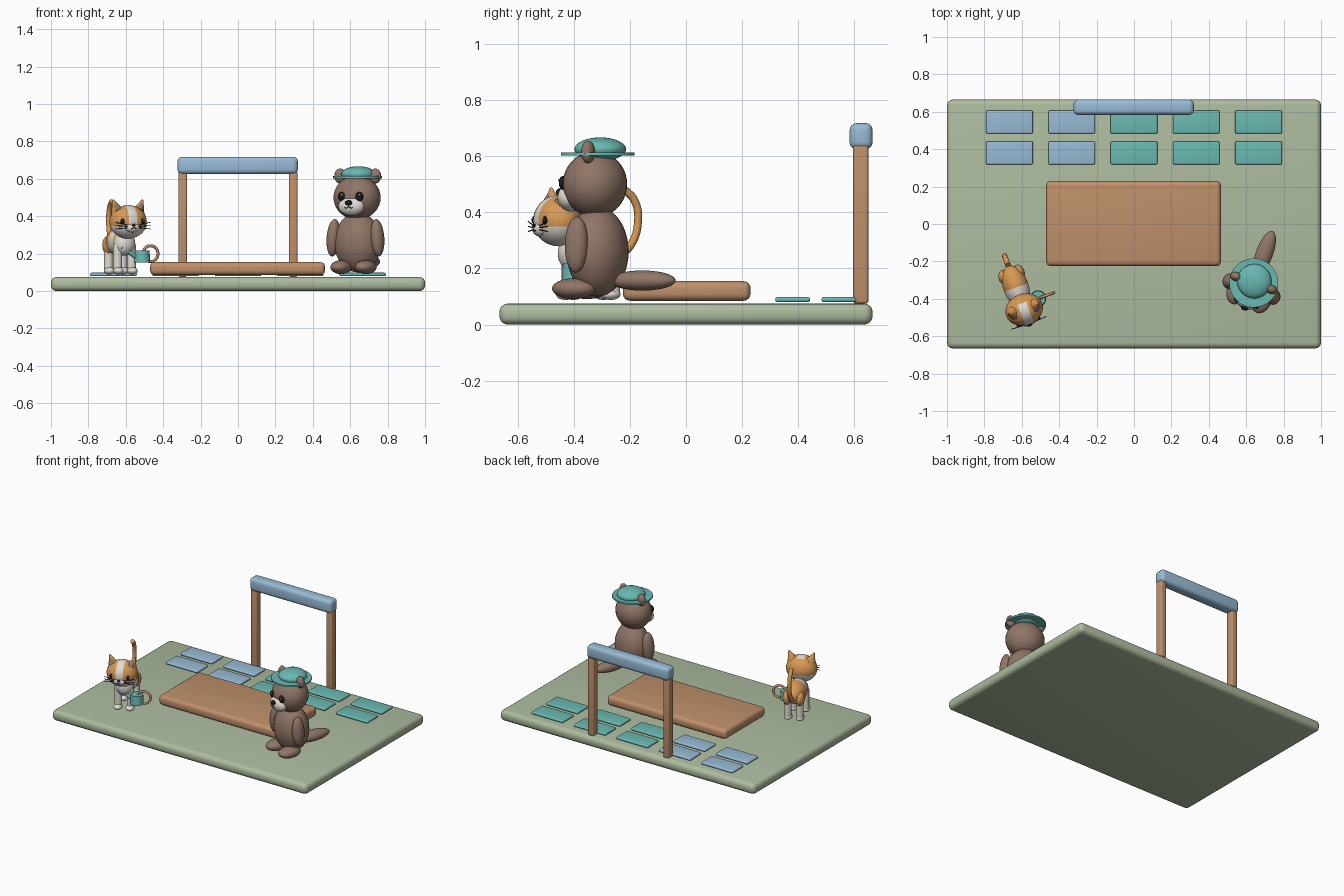
import bpy, bmesh, math
from mathutils import Matrix, Vector

cube = bpy.data.objects.get("Cube")
if cube:
    bpy.data.objects.remove(cube)


def material(name, srgb):
    m = bpy.data.materials.new(name)
    m.use_nodes = True
    col = [(c / 255) ** 2.2 for c in srgb] + [1]
    m.diffuse_color = col
    m.node_tree.nodes["Principled BSDF"].inputs["Base Color"].default_value = col
    return m


SAGE = material("sage green", (172, 187, 158))
WOOD = material("warm wood", (190, 143, 106))
BLUE = material("soft blue", (150, 186, 212))
TEAL = material("teal", (106, 184, 177))
BROWN = material("brown fur", (143, 117, 102))
ORANGE = material("orange fur", (216, 152, 86))
WHITE = material("cream white", (226, 220, 212))
BLACK = material("black", (32, 30, 30))


def finish(name, bm, mats, place, angle=40):
    """Turn a bmesh into a smooth shaded object with its materials."""
    bm.transform(place)
    bmesh.ops.recalc_face_normals(bm, faces=bm.faces)
    me = bpy.data.meshes.new(name)
    bm.to_mesh(me)
    bm.free()
    for m in mats:
        me.materials.append(m)
    ob = bpy.data.objects.new(name, me)
    bpy.context.collection.objects.link(ob)
    bpy.ops.object.select_all(action="DESELECT")
    ob.select_set(True)
    bpy.context.view_layer.objects.active = ob
    bpy.ops.object.shade_smooth_by_angle(angle=math.radians(angle))
    return ob


def box(name, mat, low, high, bevel):
    """Rounded box between two corners."""
    bm = bmesh.new()
    bmesh.ops.create_cube(bm, size=1)
    low, high = Vector(low), Vector(high)
    bm.transform(Matrix.Translation((low + high) / 2) @ Matrix.Diagonal((high - low).to_4d()))
    bmesh.ops.bevel(bm, geom=bm.edges[:], offset=bevel, segments=4, profile=0.5, affect="EDGES")
    return finish(name, bm, [mat], Matrix())


def ball(name, mats, place, centre, radii, cuts=(), rule=None, tilt=(0, 0, 0)):
    """Ellipsoid; cuts are (point, normal) colour borders, rule picks the colour."""
    bm = bmesh.new()
    bmesh.ops.create_uvsphere(bm, u_segments=32, v_segments=20, radius=1)
    turn = Matrix.Rotation(tilt[2], 4, "Z") @ Matrix.Rotation(tilt[1], 4, "Y") @ Matrix.Rotation(tilt[0], 4, "X")
    bm.transform(Matrix.Translation(centre) @ turn @ Matrix.Diagonal((*radii, 1)))
    for point, normal in cuts:
        bmesh.ops.bisect_plane(bm, geom=bm.verts[:] + bm.edges[:] + bm.faces[:],
                               plane_co=point, plane_no=normal)
    if rule:
        for f in bm.faces:
            f.material_index = rule(f.calc_center_median())
    return finish(name, bm, mats, place)


def rod(name, mat, place, a, b, r1, r2=None, sides=20):
    """Tapered cylinder from a to b."""
    a, b = Vector(a), Vector(b)
    bm = bmesh.new()
    bmesh.ops.create_cone(bm, cap_ends=True, segments=sides, radius1=r1,
                          radius2=r1 if r2 is None else r2, depth=(b - a).length)
    turn = (b - a).to_track_quat("Z", "Y").to_matrix().to_4x4()
    return finish(name, bm, [mat], place @ Matrix.Translation((a + b) / 2) @ turn)


def tube(name, mat, place, points, radius, cyclic=False):
    """Round tube along a smooth path."""
    cu = bpy.data.curves.new(name, "CURVE")
    cu.dimensions = "3D"
    cu.bevel_depth, cu.bevel_resolution, cu.use_fill_caps = radius, 3, True
    sp = cu.splines.new("BEZIER")
    sp.bezier_points.add(len(points) - 1)
    sp.use_cyclic_u = cyclic
    for bp, p in zip(sp.bezier_points, points):
        bp.co = place @ Vector(p)
        bp.handle_left_type = bp.handle_right_type = "AUTO"
    cu.materials.append(mat)
    ob = bpy.data.objects.new(name, cu)
    bpy.context.collection.objects.link(ob)
    return ob


SIDES = (("right", -1), ("left", 1))

# Ground, platform, gate and paving tiles
box("ground", SAGE, (-1, -0.665, 0), (1, 0.665, 0.075), 0.03)
box("platform", WOOD, (-0.47, -0.225, 0.085), (0.465, 0.23, 0.155), 0.025)
for side, s in SIDES:
    box(side + "_post", WOOD, (s * 0.295 - 0.023, 0.595, 0.075), (s * 0.295 + 0.023, 0.65, 0.64), 0.01)
box("top_beam", BLUE, (-0.323, 0.583, 0.625), (0.32, 0.665, 0.718), 0.025)
for i in range(5):
    x = (i - 2) * 0.333
    for y in (0.38, 0.545):
        box("paving_tile", BLUE if i < 2 else TEAL, (x - 0.125, y - 0.062, 0.08), (x + 0.125, y + 0.062, 0.098), 0.008)

# Brown animal, seated, facing slightly to its right
B = Matrix.Translation((0.64, -0.315, 0)) @ Matrix.Rotation(math.radians(-20), 4, "Z")
ball("brown_body", [BROWN], B, (0, 0, 0.26), (0.128, 0.108, 0.16))
ball("brown_head", [BROWN], B, (0, -0.01, 0.5), (0.128, 0.113, 0.118))
ball("brown_muzzle", [WHITE], B, (0, -0.1, 0.453), (0.072, 0.045, 0.05))
ball("brown_nose", [BLACK], B, (0, -0.143, 0.472), (0.02, 0.013, 0.014))
ball("brown_tail", [BROWN], B, (0, 0.17, 0.157), (0.046, 0.125, 0.036))
for side, s in SIDES:
    ball("brown_ear_" + side, [BROWN], B, (s * 0.1, 0, 0.615), (0.032, 0.024, 0.04))
    ball("brown_eye_" + side, [BLACK], B, (s * 0.05, -0.112, 0.505), (0.022, 0.015, 0.025))
    ball("brown_eye_glint_" + side, [WHITE], B, (s * 0.05 + 0.006, -0.125, 0.514), (0.005, 0.004, 0.005))
    ball("brown_arm_" + side, [BROWN], B, (s * 0.125, -0.035, 0.285), (0.036, 0.042, 0.1), tilt=(0, s * -0.08, 0))
    ball("brown_foot_" + side, [BROWN], B, (s * 0.07, -0.065, 0.128), (0.055, 0.08, 0.037))
    tube("brown_mouth_" + side, BLACK, B, [(0, -0.146, 0.452), (s * 0.012, -0.145, 0.444), (s * 0.024, -0.14, 0.448)], 0.0025)

# Hat with flat brim
rod("hat_brim", TEAL, B, (0, 0, 0.603), (0, 0, 0.614), 0.131, sides=48)
ball("hat_crown", [TEAL], B, (0, 0.01, 0.625), (0.092, 0.092, 0.042))

# Cat, standing, facing slightly to its left
C = Matrix.Translation((-0.63, -0.34, 0)) @ Matrix.Rotation(math.radians(20), 4, "Z")
UP, SIDE, AHEAD = (0, 0, 1), (1, 0, 0), (0, 1, 0)
ball("cat_body", [ORANGE, WHITE], C, (0, 0.005, 0.265), (0.068, 0.118, 0.075),
     [((0, 0, 0.245), UP), ((0, -0.05, 0), AHEAD), ((0, 0, 0), AHEAD)],
     lambda p: int(p.z < 0.245 or -0.05 < p.y < 0))
ball("cat_chest", [WHITE], C, (0, -0.07, 0.255), (0.058, 0.05, 0.065))
ball("cat_head", [ORANGE, WHITE], C, (0, -0.125, 0.37), (0.102, 0.085, 0.09),
     [((0, 0, 0.35), UP), ((-0.024, 0, 0), SIDE), ((0.024, 0, 0), SIDE), ((0, -0.09, 0), AHEAD)],
     lambda p: int(p.z < 0.35 or (abs(p.x) < 0.024 and p.y < -0.09)))
ball("cat_muzzle", [WHITE], C, (0, -0.192, 0.34), (0.042, 0.024, 0.026))
ball("cat_nose", [BLACK], C, (0, -0.214, 0.352), (0.01, 0.007, 0.007))
for side, s in SIDES:
    rod("cat_ear_" + side, ORANGE, C, (s * 0.06, -0.12, 0.425), (s * 0.084, -0.12, 0.488), 0.034, 0.004)
    rod("cat_ear_inner_" + side, BROWN, C, (s * 0.061, -0.138, 0.432), (s * 0.081, -0.124, 0.479), 0.022, 0.002)
    ball("cat_eye_" + side, [BLACK], C, (s * 0.056, -0.194, 0.372), (0.012, 0.008, 0.015))
    ball("cat_eye_glint_" + side, [WHITE], C, (s * 0.056 + 0.003, -0.201, 0.378), (0.003, 0.003, 0.003))
    tube("cat_mouth_" + side, BLACK, C, [(0, -0.215, 0.341), (s * 0.008, -0.215, 0.334), (s * 0.016, -0.213, 0.337)], 0.002)
    for k in (-1, 0, 1):
        rod("cat_whisker_" + side, BLACK, C, (s * 0.032, -0.205, 0.345 + k * 0.007),
            (s * 0.1, -0.2, 0.35 + k * 0.018), 0.002, sides=8)
    for part, y in (("front", -0.07), ("back", 0.072)):
        rod("cat_leg_%s_%s" % (part, side), WHITE, C, (s * 0.04, y, 0.1), (s * 0.04, y, 0.25), 0.024)
        ball("cat_paw_%s_%s" % (part, side), [WHITE], C, (s * 0.04, y - 0.01, 0.108), (0.028, 0.036, 0.02))
    ball("cat_hip_" + side, [ORANGE], C, (s * 0.042, 0.072, 0.245), (0.03, 0.042, 0.05))
tube("cat_tail", ORANGE, C, [(0, 0.1, 0.24), (0, 0.15, 0.28), (0, 0.18, 0.37), (0, 0.165, 0.445), (0, 0.13, 0.48)], 0.014)

# Watering can beside the cat
W = C @ Matrix.Translation((0.09, -0.095, 0))
rod("can_body", TEAL, W, (0, 0, 0.153), (0, 0, 0.217), 0.044, 0.04, sides=32)
rod("can_spout", TEAL, W, (-0.03, 0, 0.18), (-0.108, 0, 0.232), 0.013, 0.009)
rod("can_rose", TEAL, W, (-0.1, 0, 0.227), (-0.115, 0, 0.238), 0.01, 0.018)
ring = [(0.048 + 0.042 * math.cos(a * math.pi / 4), 0, 0.2 + 0.042 * math.sin(a * math.pi / 4)) for a in range(8)]
tube("can_handle", WOOD, W, ring, 0.008, cyclic=True)
